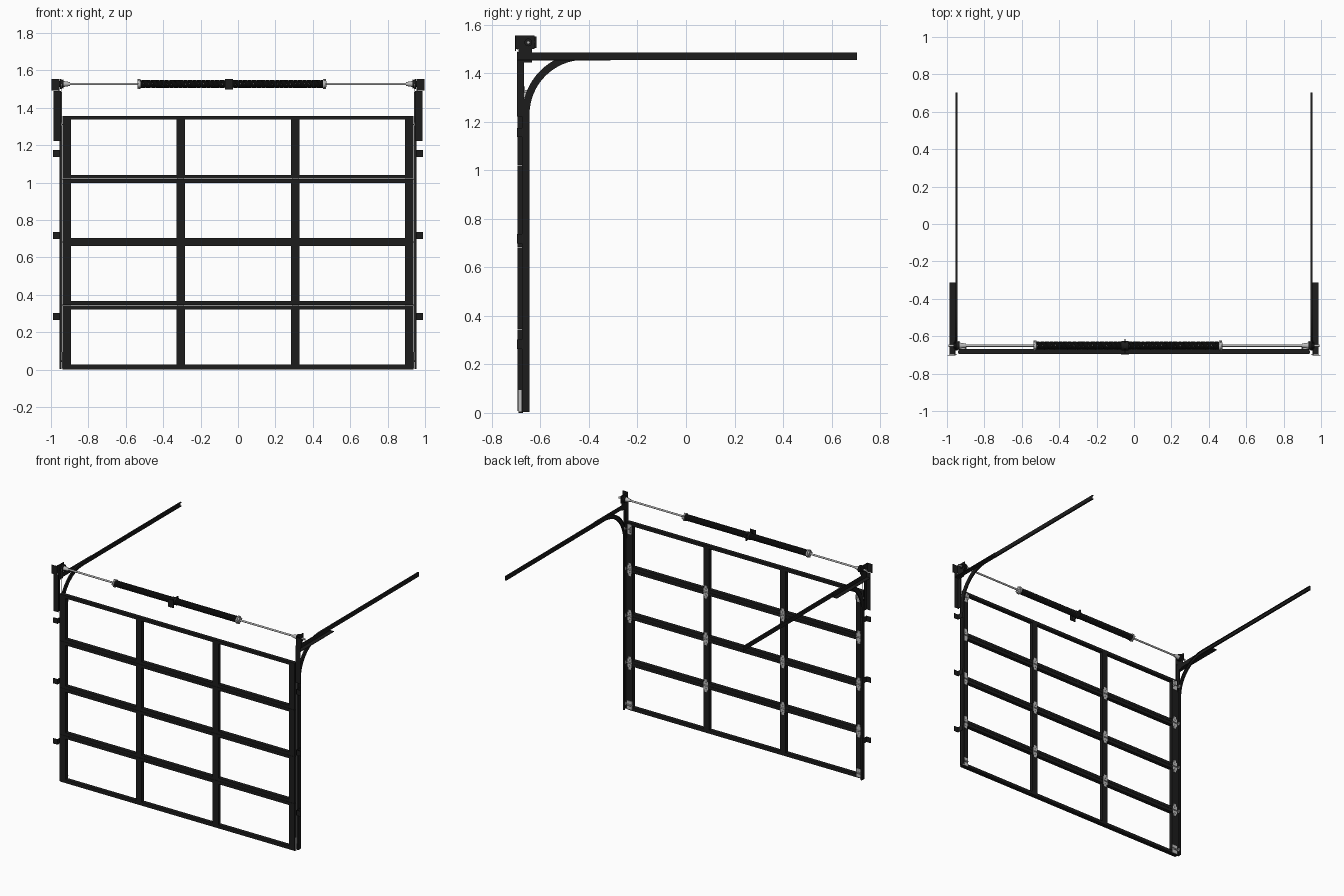
import bpy, bmesh, math
from mathutils import Vector, Matrix

if "Cube" in bpy.data.objects:
    bpy.data.objects.remove(bpy.data.objects["Cube"])


def material(name, v):
    m = bpy.data.materials.new(name)
    m.diffuse_color = (v, v, v, 1)
    m.use_nodes = True
    m.node_tree.nodes["Principled BSDF"].inputs["Base Color"].default_value = m.diffuse_color
    return m


BLACK = material("black_paint", 0.012)
STEEL = material("galvanised_steel", 0.5)


def add_box(bm, x0, x1, y0, y1, z0, z1):
    c = Vector(((x0 + x1) / 2, (y0 + y1) / 2, (z0 + z1) / 2))
    size = (abs(x1 - x0), abs(y1 - y0), abs(z1 - z0), 1)
    bmesh.ops.create_cube(bm, size=1, matrix=Matrix.Translation(c) @ Matrix.Diagonal(size))


def add_cyl(bm, a, b, r, r2=None, n=16):
    a, b = Vector(a), Vector(b)
    d = b - a
    rot = Vector((0, 0, 1)).rotation_difference(d).to_matrix().to_4x4()
    bmesh.ops.create_cone(bm, cap_ends=True, segments=n, radius1=r, radius2=r if r2 is None else r2,
                          depth=d.length, matrix=Matrix.Translation((a + b) / 2) @ rot)


def finish(bm, name, mat, smooth=False):
    bmesh.ops.recalc_face_normals(bm, faces=bm.faces)
    me = bpy.data.meshes.new(name)
    bm.to_mesh(me)
    bm.free()
    me.materials.append(mat)
    ob = bpy.data.objects.new(name, me)
    bpy.context.collection.objects.link(ob)
    if smooth:
        bpy.context.view_layer.objects.active = ob
        ob.select_set(True)
        bpy.ops.object.shade_smooth_by_angle(angle=math.radians(35))
        ob.select_set(False)
    return ob


# --- door: four open framed sections -------------------------------------
HALF, Z0, H = 0.939, 0.006, 0.338
YF, YB = -0.695, -0.667
STILES = [(-HALF, -0.893), (-0.329, -0.284), (0.284, 0.329), (0.893, HALF)]
for i in range(4):
    lo, hi = Z0 + i * H + 0.0008, Z0 + (i + 1) * H - 0.0008
    bm = bmesh.new()
    for x0, x1 in STILES:
        add_box(bm, x0, x1, YF, YB, lo, hi)
    for (_, x0), (x1, _) in zip(STILES, STILES[1:]):
        add_box(bm, x0, x1, YF, YB, lo, lo + 0.021)
        add_box(bm, x0, x1, YF, YB, hi - 0.021, hi)
    finish(bm, f"door_section_{i + 1}", BLACK)

bm = bmesh.new()
add_box(bm, -HALF, HALF, -0.690, -0.672, 0, Z0 + 0.001)
finish(bm, "bottom_seal", BLACK)

# --- hinges on the back of every seam ------------------------------------
bm = bmesh.new()
for i in (1, 2, 3):
    z = Z0 + i * H
    for x0, x1 in STILES:
        x = (x0 + x1) / 2
        for s in (-1, 1):
            add_box(bm, x - 0.017, x + 0.017, YB, YB + 0.003, z + s * 0.004, z + s * 0.030)
            add_box(bm, x - 0.010, x + 0.010, YB, YB + 0.003, z + s * 0.030, z + s * 0.046)
            add_cyl(bm, (x, YB, z + s * 0.022), (x, YB + 0.006, z + s * 0.022), 0.004, n=6)
        add_cyl(bm, (x - 0.019, YB + 0.004, z), (x + 0.019, YB + 0.004, z), 0.005, n=10)
finish(bm, "hinges", STEEL)

# --- roller track: C-channel swept up, round the bend and back -----------
YT, R, ZC = -0.660, 0.240, 1.230
path = [(YT, 0.004, 0)]
path += [(YT + R - R * math.cos(a), ZC + R * math.sin(a), a)
         for a in (math.pi / 2 * k / 16 for k in range(17))]
path += [(0.704, ZC + R, math.pi / 2)]
W, T = 0.015, 0.002
profile = [(0.954, -W), (0.954, W), (0.943, W), (0.943, W - 0.004), (0.9445, W - 0.004), (0.9445, W - T),
           (0.952, W - T), (0.952, T - W), (0.9445, T - W), (0.9445, 0.004 - W), (0.943, 0.004 - W), (0.943, -W)]


def build_side(s, side):
    # track
    bm = bmesh.new()
    rings = [[bm.verts.new((s * u, y + v * math.cos(a), z - v * math.sin(a))) for u, v in profile]
             for y, z, a in path]
    n = len(profile)
    for r0, r1 in zip(rings, rings[1:]):
        for k in range(n):
            bm.faces.new((r0[k], r0[(k + 1) % n], r1[(k + 1) % n], r1[k]))
    bm.faces.new(rings[0])
    bm.faces.new(rings[-1])
    finish(bm, f"{side}_track", BLACK, True)

    # wall brackets holding the vertical track
    bm = bmesh.new()
    for z in (0.283, 0.718, 1.156):
        add_box(bm, s * 0.954, s * 0.989, -0.697, -0.694, z - 0.019, z + 0.019)
        add_box(bm, s * 0.954, s * 0.957, -0.697, -0.648, z - 0.019, z + 0.019)
    finish(bm, f"{side}_wall_brackets", BLACK)

    # flag bracket joining vertical and horizontal track
    bm = bmesh.new()
    add_box(bm, s * 0.947, s * 0.987, -0.697, -0.694, 1.222, 1.490)
    add_box(bm, s * 0.954, s * 0.957, -0.697, -0.668, 1.222, 1.452)
    add_box(bm, s * 0.954, s * 0.957, -0.697, -0.640, 1.445, 1.487)
    finish(bm, f"{side}_flag_bracket", BLACK)

    # reinforcing angle along the start of the horizontal track
    bm = bmesh.new()
    add_box(bm, s * 0.954, s * 0.957, -0.670, -0.312, 1.453, 1.485)
    add_box(bm, s * 0.954, s * 0.987, -0.694, -0.312, 1.453, 1.456)
    finish(bm, f"{side}_horizontal_angle", BLACK)

    # end bearing plate
    bm = bmesh.new()
    add_box(bm, s * 0.955, s * 0.997, -0.704, -0.700, 1.492, 1.555)
    add_box(bm, s * 0.955, s * 0.959, -0.704, -0.624, 1.500, 1.555)
    add_box(bm, s * 0.955, s * 0.959, -0.690, -0.634, 1.445, 1.500)
    add_cyl(bm, (s * 0.950, -0.650, 1.527), (s * 0.966, -0.650, 1.527), 0.016)
    finish(bm, f"{side}_bearing_plate", BLACK, True)

    # cable drum
    bm = bmesh.new()
    for x, r in ((0.951, 0.026), (0.945, 0.022), (0.939, 0.024)):
        add_cyl(bm, (s * x, -0.650, 1.527), (s * (x - 0.006), -0.650, 1.527), r, n=24)
    finish(bm, f"{side}_cable_drum", BLACK, True)
    bm = bmesh.new()
    add_cyl(bm, (s * 0.933, -0.650, 1.527), (s * 0.898, -0.650, 1.527), 0.016, 0.010)
    finish(bm, f"{side}_drum_hub", STEEL, True)

    # lift cable
    bm = bmesh.new()
    add_cyl(bm, (s * 0.9415, -0.674, 0.05), (s * 0.9415, -0.673, 1.527), 0.0013, n=6)
    finish(bm, f"{side}_lift_cable", STEEL, True)

    # rollers and their stems
    bm = bmesh.new()
    for z in (0.045, Z0 + H, Z0 + 2 * H, Z0 + 3 * H, 1.310):
        add_cyl(bm, (s * 0.951, YT, z), (s * 0.9445, YT, z), 0.012)
        add_cyl(bm, (s * 0.946, YT, z), (s * 0.895, YT, z), 0.003, n=8)
    finish(bm, f"{side}_rollers", STEEL, True)

    # bottom corner bracket
    bm = bmesh.new()
    add_box(bm, s * 0.939, s * 0.941, -0.690, -0.678, 0.006, 0.095)
    add_box(bm, s * 0.896, s * 0.939, YB, YB + 0.003, 0.008, 0.070)
    add_box(bm, s * 0.905, s * 0.935, YB, YB + 0.012, 0.036, 0.040)
    finish(bm, f"{side}_bottom_bracket", STEEL)

    # top roller bracket
    bm = bmesh.new()
    add_box(bm, s * 0.900, s * 0.934, YB, YB + 0.003, 1.275, 1.345)
    add_box(bm, s * 0.900, s * 0.903, YB, YB + 0.020, 1.295, 1.330)
    finish(bm, f"{side}_top_bracket", STEEL)


build_side(-1, "left")
build_side(1, "right")

# --- torsion shaft and springs -------------------------------------------
YS, ZS, XM = -0.650, 1.527, -0.048
bm = bmesh.new()
add_cyl(bm, (-0.992, YS, ZS), (0.992, YS, ZS), 0.0065)
finish(bm, "torsion_shaft", STEEL, True)


def spring(name, xa, xb, hand):
    r, pitch, seg = 0.0195, 0.006, 14
    n = int(abs(xb - xa) / pitch * seg)
    cu = bpy.data.curves.new(name, 'CURVE')
    cu.dimensions = '3D'
    cu.bevel_depth, cu.bevel_resolution, cu.use_fill_caps = 0.003, 1, True
    sp = cu.splines.new('POLY')
    sp.points.add(n)
    for k, p in enumerate(sp.points):
        a = 2 * math.pi * k / seg
        p.co = (xa + (xb - xa) * k / n, YS + r * math.cos(a), ZS + hand * r * math.sin(a), 1)
    cu.materials.append(BLACK)
    bpy.context.collection.objects.link(bpy.data.objects.new(name, cu))


spring("left_spring", XM - 0.006, -0.522, 1)
spring("right_spring", XM + 0.006, 0.456, -1)

# winding cones on the outer spring ends
bm = bmesh.new()
for x, s in ((-0.520, -1), (0.454, 1)):
    add_cyl(bm, (x, YS, ZS), (x + s * 0.009, YS, ZS), 0.027, n=24)
    add_cyl(bm, (x + s * 0.009, YS, ZS), (x + s * 0.018, YS, ZS), 0.021, 0.017, n=24)
    for k in range(4):
        a = math.pi * k / 2
        d = Vector((0, math.cos(a), math.sin(a)))
        c = Vector((x + s * 0.012, YS, ZS))
        add_cyl(bm, c + d * 0.012, c + d * 0.027, 0.005, n=8)
finish(bm, "winding_cones", STEEL, True)

# centre bearing bracket
bm = bmesh.new()
add_box(bm, XM - 0.022, XM + 0.022, -0.697, -0.693, 1.498, 1.555)
add_box(bm, XM - 0.003, XM + 0.003, -0.697, -0.616, 1.503, 1.551)
for s in (-1, 1):
    add_cyl(bm, (XM + s * 0.003, YS, ZS), (XM + s * 0.018, YS, ZS), 0.025, n=24)
finish(bm, "centre_bracket", BLACK, True)
